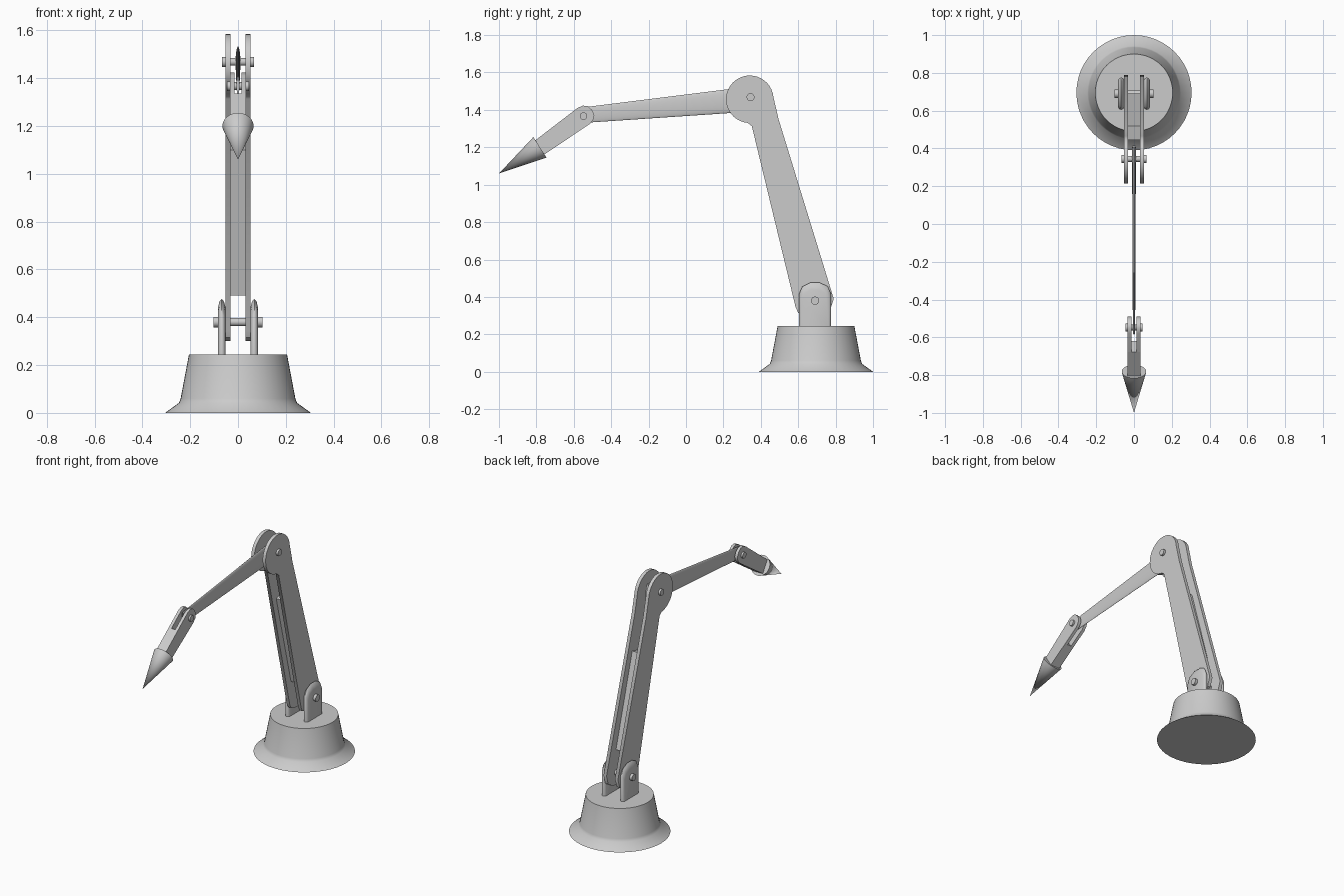
import bpy, bmesh, math
from mathutils import Matrix, Vector

if "Cube" in bpy.data.objects:
    bpy.data.objects.remove(bpy.data.objects["Cube"])

grey = bpy.data.materials.new("plain grey")
grey.diffuse_color = (0.6, 0.6, 0.6, 1)
grey.use_nodes = True
grey.node_tree.nodes["Principled BSDF"].inputs["Base Color"].default_value = grey.diffuse_color


def finish(name, bm, angle=40):
    bmesh.ops.recalc_face_normals(bm, faces=bm.faces)
    me = bpy.data.meshes.new(name)
    bm.to_mesh(me)
    bm.free()
    me.materials.append(grey)
    ob = bpy.data.objects.new(name, me)
    bpy.context.collection.objects.link(ob)
    bpy.ops.object.select_all(action='DESELECT')
    ob.select_set(True)
    bpy.context.view_layer.objects.active = ob
    bpy.ops.object.shade_smooth_by_angle(angle=math.radians(angle))
    return ob


def plate(name, pts, layers, pivot=(0, 0), angle=40):
    """Side profile (y, z) lofted across x; layers are (x, scale about pivot)."""
    bm = bmesh.new()
    rings = [[bm.verts.new((x, pivot[0] + (y - pivot[0]) * s, pivot[1] + (z - pivot[1]) * s))
              for y, z in pts] for x, s in layers]
    n = len(pts)
    for a, b in zip(rings, rings[1:]):
        for i in range(n):
            bm.faces.new((a[i], a[(i + 1) % n], b[(i + 1) % n], b[i]))
    bm.faces.new(rings[0])
    bm.faces.new(rings[-1])
    return finish(name, bm, angle)


def rod(name, a, b, r1, r2, seg=24, flat=1.0):
    """Round bar or cone from a to b, optionally flattened in x."""
    a, b = Vector(a), Vector(b)
    d = b - a
    bm = bmesh.new()
    bmesh.ops.create_cone(bm, cap_ends=True, segments=seg, radius1=r1, radius2=r2, depth=d.length)
    rot = Vector((0, 0, 1)).rotation_difference(d).to_matrix().to_4x4()
    bm.transform(Matrix.Translation((a + b) / 2) @ Matrix.Diagonal((flat, 1, 1, 1)) @ rot)
    return finish(name, bm)


def arc(cy, cz, r, a0, a1, n):
    return [(cy + r * math.cos(math.radians(a0 + (a1 - a0) * i / n)),
             cz + r * math.sin(math.radians(a0 + (a1 - a0) * i / n))) for i in range(n + 1)]


def pin(name, y, z, r, head, half, inner):
    """Hinge pin with a wider head at each end."""
    rod(name, (-half, y, z), (half, y, z), r, r)
    for s in (-1, 1):
        rod(name + "_head", (s * inner, y, z), (s * half, y, z), head, head)


# Flared pedestal
BY = 0.695
bm = bmesh.new()
prof = [(0, 0), (0.305, 0), (0.247, 0.042), (0.24, 0.06), (0.205, 0.245), (0, 0.245)]
vs = [bm.verts.new((r, 0, z)) for r, z in prof]
es = [bm.edges.new(p) for p in zip(vs, vs[1:])]
bmesh.ops.spin(bm, geom=vs + es, cent=(0, 0, 0), axis=(0, 0, 1), angle=2 * math.pi, steps=48)
bmesh.ops.remove_doubles(bm, verts=bm.verts, dist=1e-4)
bm.transform(Matrix.Translation((0, BY, 0)))
finish("pedestal", bm, 50)

# Profiles for the brackets and the lower arm
bracket = [(0.604, 0.235), (0.604, 0.415), (0.622, 0.456), (0.665, 0.477),
           (0.715, 0.477), (0.758, 0.456), (0.776, 0.415), (0.776, 0.235)]
arm = ([(0.79, 0.39), (0.495, 1.35)] + arc(0.341, 1.457, 0.127, 5, 265, 28)
       + [(0.352, 1.313), (0.586, 0.345), (0.60, 0.315), (0.64, 0.30), (0.72, 0.30), (0.77, 0.33)])

# Fork profile, laid out along the wrist axis
P, C = Vector((-0.548, 1.367)), Vector((-0.781, 1.20))
u = (C - P).normalized()
v = Vector((u.y, -u.x))


def wrist(pts):
    return [tuple(P + u * s + v * t) for s, t in pts]


tip = 0.30
fork = wrist([(tip, 0.044)] + [(0.0, 0.054), (-0.03, 0.047), (-0.05, 0.03), (-0.056, 0),
                               (-0.05, -0.03), (-0.03, -0.047), (0.0, -0.054)] + [(tip, -0.044)])
block = wrist([(0.125, 0.05), (0.125, -0.05), (tip, -0.044), (tip, 0.044)])

# Mirrored plates
for s, side in ((1, "right"), (-1, "left")):
    plate("base_bracket_" + side, bracket,
          [(s * 0.052, 0.84), (s * 0.058, 0.95), (s * 0.068, 1), (s * 0.078, 0.95), (s * 0.084, 0.84)],
          (0.69, 0.235), 50)
    plate("lower_arm_plate_" + side, arm, [(s * 0.031, 1), (s * 0.053, 1)])
    plate("wrist_fork_" + side, fork, [(s * 0.014, 1), (s * 0.034, 1)])

# Spacer web between the lower arm plates
plate("lower_arm_web", [(0.60, 0.49), (0.69, 0.53), (0.52, 1.12), (0.445, 1.10)],
      [(-0.031, 1), (0.031, 1)])

# Solid root of the wrist fork
plate("wrist_block", block, [(-0.0335, 1), (0.0335, 1)])

# Flattened tapering forearm
rod("forearm", (0, 0.41, 1.464), (0, -0.58, 1.369), 0.069, 0.0405, 28, 0.15)

# Pointed tip
rod("cone_tip", (0, C.x, C.y), (0, -1.0, 1.06), 0.065, 0.0, 32)

# Hinge pins
pin("base_pin", 0.69, 0.38, 0.017, 0.022, 0.102, 0.083)
pin("elbow_pin", 0.345, 1.468, 0.016, 0.021, 0.067, 0.052)
pin("wrist_pin", P.x, P.y, 0.016, 0.02, 0.046, 0.033)
